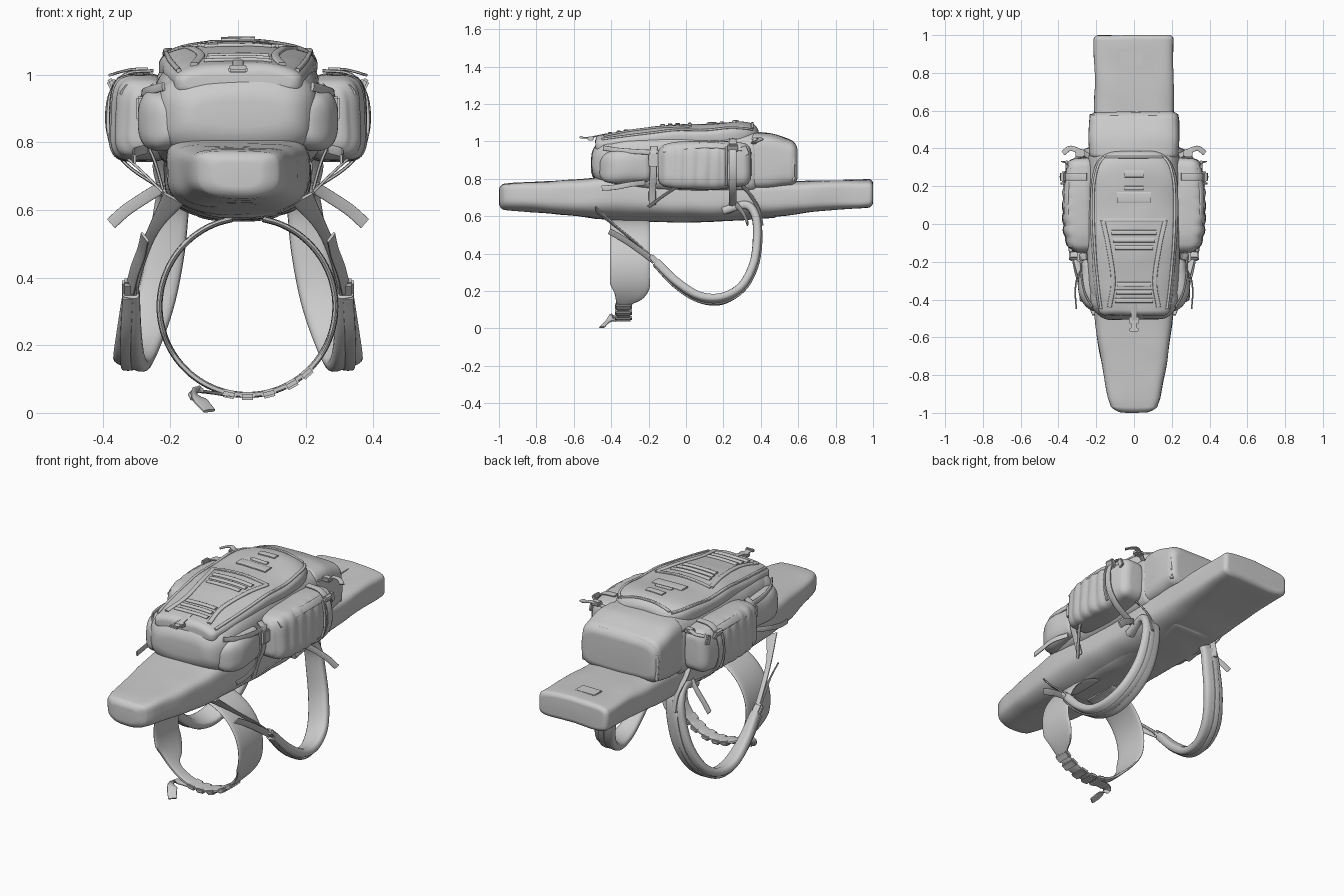
import bpy, bmesh
from math import sin, cos, pi, sqrt, radians, copysign
from mathutils import Vector, Euler, noise
from mathutils.bvhtree import BVHTree

if "Cube" in bpy.data.objects:
    bpy.data.objects.remove(bpy.data.objects["Cube"])


def spline(keys, t):
    """Smooth interpolation of tuples whose first value is the parameter."""
    i = 0
    while i < len(keys) - 2 and t > keys[i + 1][0]:
        i += 1
    a, b = keys[i], keys[i + 1]
    p, q = keys[max(i - 1, 0)], keys[min(i + 2, len(keys) - 1)]
    h = b[0] - a[0]
    u = (t - a[0]) / h
    out = []
    for k in range(1, len(a)):
        m0 = (b[k] - p[k]) / (b[0] - p[0]) * h
        m1 = (q[k] - a[k]) / (q[0] - a[0]) * h
        out.append((2*u**3 - 3*u**2 + 1) * a[k] + (u**3 - 2*u**2 + u) * m0
                   + (3*u**2 - 2*u**3) * b[k] + (u**3 - u**2) * m1)
    return out


def finish(name, bm, mirror):
    me = bpy.data.meshes.new(name)
    bm.to_mesh(me)
    bm.free()
    ob = bpy.data.objects.new(name, me)
    bpy.context.collection.objects.link(ob)
    if mirror:
        ob.modifiers.new("Mirror", 'MIRROR').use_mirror_merge = False
    return ob


def skin(name, rings, mirror=False):
    """Skin a list of closed rings, capping both ends."""
    bm = bmesh.new()
    rows = [[bm.verts.new(v) for v in r] for r in rings]
    n = len(rows[0])
    for a, b in zip(rows, rows[1:]):
        for i in range(n):
            bm.faces.new((a[i], a[(i+1) % n], b[(i+1) % n], b[i]))
    bm.faces.new(rows[0])
    bm.faces.new(rows[-1][::-1])
    bmesh.ops.recalc_face_normals(bm, faces=bm.faces)
    return finish(name, bm, mirror)


def sup(c, n):
    return copysign(abs(c) ** (2 / n), c)


def bag(name, keys, r, nt=4, rib=None, mirror=False, wrinkle=.006, seg=56):
    """Padded volume along y; keys = (y, x0, x1, z0, z1, bottom squareness)."""
    ya, yb = keys[0][0], keys[-1][0]
    ra, rb = r
    e = [1 - cos(k / 8 * pi / 2) for k in range(9)]
    ys = [ya + ra * v for v in e]
    ys += [ya + ra + (yb - rb - ya - ra) * k / 40 for k in range(1, 40)]
    ys += [yb - rb * v for v in reversed(e)]
    rings = []
    for y in ys:
        x0, x1, z0, z1, nb = spline(keys, y)
        ins = 0
        for d, rad in ((y - ya, ra), (yb - y, rb)):
            if d < rad:
                ins = rad - sqrt(max(0, rad**2 - (rad - d)**2))
        x0, x1, z0, z1 = x0 + ins, x1 - ins, z0 + ins, z1 - ins
        if rib:
            x1 += rib(y)
        ring = []
        for i in range(seg):
            t = 2 * pi * i / seg
            n = nt if sin(t) > 0 else nb
            v = Vector(((x0+x1)/2 + (x1-x0)/2 * sup(cos(t), n), y,
                        (z0+z1)/2 + (z1-z0)/2 * sup(sin(t), n)))
            ring.append(v + noise.noise_vector(v * 7) * wrinkle)
        rings.append(ring)
    return skin(name, rings, mirror)


def strap(name, pts, hw, th, wide, mirror=False, sub=6):
    """Flat band through pts; hw = half width(s), th = half thickness, wide = width direction(s)."""
    k = len(pts)
    hw = hw if isinstance(hw, (list, tuple)) else [hw] * k
    wide = wide if isinstance(wide, list) else [wide] * k
    keys = [(i, *pts[i], hw[i], *wide[i]) for i in range(k)]
    vals = [spline(keys, i / sub) for i in range((k - 1) * sub + 1)]
    P = [Vector(v[:3]) for v in vals]
    rings = []
    for i, v in enumerate(vals):
        tan = (P[min(i + 1, len(P) - 1)] - P[max(i - 1, 0)]).normalized()
        w = Vector(v[4:7])
        w = (w - tan * w.dot(tan)).normalized()
        nrm = tan.cross(w)
        rings.append([P[i] + w * v[3] * sup(cos(a), 4) + nrm * th * sup(sin(a), 3)
                      for a in [2 * pi * j / 16 for j in range(16)]])
    return skin(name, rings, mirror)


def block(name, c, s, rot=(0, 0, 0), mirror=False):
    """Small bevelled hardware box."""
    bm = bmesh.new()
    bmesh.ops.create_cube(bm, size=1)
    m = Euler(rot).to_matrix()
    for v in bm.verts:
        v.co = m @ Vector([v.co[i] * s[i] for i in range(3)]) + Vector(c)
    bmesh.ops.bevel(bm, geom=bm.edges[:], offset=min(s) * .25, segments=2, affect='EDGES')
    return finish(name, bm, mirror)


X, Y, Z = (1, 0, 0), (0, 1, 0), (0, 0, 1)

# Long scabbard under the pack, and the back pad
bag("scabbard", [(-1, -.095, .095, .64, .77, 3), (-.96, -.128, .128, .635, .775, 3),
                 (-.8, -.16, .16, .62, .785, 3), (-.6, -.195, .195, .60, .795, 2.8),
                 (-.42, -.212, .212, .585, .815, 2.5), (-.1, -.215, .215, .572, .80, 2.4),
                 (.2, -.215, .215, .572, .79, 2.5), (.5, -.212, .212, .60, .785, 3.2),
                 (.75, -.21, .21, .63, .79, 4.5), (1, -.21, .21, .65, .795, 6)], (.03, .025), nt=5)
bag("back_pad", [(-.45, -.13, .13, .58, .68, 2.6), (0, -.15, .15, .565, .68, 2.6),
                 (.5, -.14, .14, .59, .68, 2.6)], (.04, .04))
block("scabbard_label", (-.015, .875, .793), (.12, .07, .008))

# Main pack body, front panel pocket, rear pocket
bag("main_body", [(-.48, -.21, .21, .76, 1.0, 5), (-.3, -.24, .24, .74, 1.04, 5),
                  (0, -.25, .25, .72, 1.07, 5), (.39, -.24, .24, .72, 1.06, 5)], (.07, .04), nt=3.4)
bag("front_pocket", [(-.505, -.215, .215, .765, 1.005, 3.5), (-.4, -.235, .235, .755, 1.02, 3.5),
                     (-.25, -.235, .235, .74, 1.03, 3.5)], (.085, .03), nt=3)
bag("rear_pocket", [(.34, -.235, .235, .74, 1.05, 6), (.46, -.24, .24, .745, 1.04, 6),
                    (.595, -.235, .235, .765, .995, 6)], (.03, .04), nt=5)
strap("rear_pocket_piping", [(-.222, .575, .79), (-.226, .573, .9), (-.19, .57, .98), (0, .568, .99),
                             (.19, .57, .98), (.226, .573, .9), (.222, .575, .79)], .008, .008, Y)

# Domed lid
lid_keys = [(-.485, -.185, .185, .93, 1.03, 4), (-.3, -.21, .21, .94, 1.06, 4),
            (-.1, -.228, .228, .96, 1.088, 4), (.1, -.235, .235, .97, 1.092, 4),
            (.25, -.225, .225, .97, 1.105, 4), (.33, -.195, .195, .97, 1.1, 4),
            (.385, -.14, .14, .97, 1.08, 4)]
lid = bag("lid", lid_keys, (.03, .03), nt=2.4, wrinkle=.005)
tree = BVHTree.FromPolygons([v.co for v in lid.data.vertices], [p.vertices[:] for p in lid.data.polygons])


def drop(x, y, up=.002):
    hit = tree.ray_cast(Vector((x, y, 2)), Vector((0, 0, -1)))[0]
    return (x, y, (hit.z if hit else 1.0) + up)


# Lid edge piping, centre panel seams and webbing rows
rim = [drop(spline(lid_keys, y)[1] * .92, y) for y in (-.45, -.35, -.2, -.05, .1, .22, .31, .355)]
strap("lid_piping", rim, .007, .006, X, True)
strap("lid_rear_piping", [drop(x, .355) for x in (-.15, -.07, 0, .07, .15)], .007, .006, Y)
strap("lid_panel_seam", [drop(x, y) for x, y in ((.165, .02), (.135, -.12), (.11, -.3), (.13, -.44))],
      .012, .006, X, True)
strap("lid_panel_edge", [drop(x, .02) for x in (-.165, -.08, 0, .08, .165)], .01, .005, Y)
for y, w, h in ((.265, .05, .018), (.19, .05, .01), (.14, .09, .03), (-.045, .12, .012), (-.085, .11, .012),
                (-.125, .1, .012), (-.32, .09, .012), (-.36, .095, .012), (-.405, .1, .012)):
    strap("lid_webbing", [drop(x * w, y) for x in (-1, -.5, 0, .5, 1)], h, .006, Y)

# Front lid buckle and pull tab
strap("lid_buckle_strap", [(0, -.42, 1.04), (0, -.48, 1.028), (0, -.52, 1.02), (0, -.565, 1.02)], .016, .004, X)
block("lid_buckle", (0, -.51, 1.015), (.055, .035, .02))
block("lid_pull_tab", (0, -.56, 1.022), (.05, .018, .014))


# Ribbed side pockets with flap seam, and front corner pouches
def ribs(y):
    return .008 * abs(sin((y + .14) * pi / .068)) - .006 if -.14 < y < .2 else 0


bag("side_pocket", [(-.15, .2, .342, .765, .975, 4), (-.05, .2, .373, .745, .995, 4),
                    (.15, .2, .38, .745, 1.005, 4), (.35, .2, .355, .765, .99, 4)],
    (.04, .045), nt=3.2, rib=ribs, mirror=True)
strap("side_pocket_flap", [(.335, -.12, .955), (.352, 0, .972), (.358, .15, .978), (.342, .31, .963)],
      .018, .007, (.6, 0, -.8), True)
strap("side_pocket_seam", [(.365, .215, .97), (.38, .215, .92), (.382, .215, .83), (.365, .215, .765)],
      .006, .006, Y, True)
block("zip_pull", (.356, .315, .95), (.012, .03, .05), (.4, 0, 0), True)
bag("corner_pouch", [(-.46, .15, .255, .785, .93, 3), (-.36, .15, .292, .775, .955, 3),
                     (-.18, .15, .28, .785, .96, 3)], (.045, .04), nt=3, mirror=True)

# Compression straps, their buckles and loose tails
strap("front_side_strap", [(.25, -.17, .97), (.285, -.175, .93), (.275, -.175, .82), (.245, -.18, .74),
                           (.222, -.18, .66)], .019, .005, Y, True)
block("front_side_buckle", (.29, -.172, .9), (.022, .055, .07), mirror=True)
strap("upper_side_strap", [(.22, -.44, .965), (.262, -.36, .953), (.28, -.25, .945), (.275, -.14, .94)],
      .013, .005, Z, True)
strap("rear_side_strap", [(.25, .25, 1.012), (.335, .25, 1.0), (.382, .25, .93), (.382, .25, .82),
                          (.33, .25, .735), (.222, .25, .66)], .02, .005, Y, True)
block("rear_side_buckle", (.368, .25, .965), (.025, .055, .05), (0, .5, 0), True)
strap("upper_tail", [(.24, .36, .99), (.3, .39, 1.015), (.34, .4, 1.01), (.375, .375, 1.0)],
      .014, .004, Y, True)
block("upper_tail_buckle", (.285, .375, 1.008), (.05, .04, .025), mirror=True)
strap("lower_tail", [(.22, .26, .67), (.27, .29, .64), (.33, .315, .6), (.375, .33, .56)],
      .018, .004, (.4, 0, .9), True)
strap("pocket_anchor_strap", [(.33, -.05, .755), (.28, -.12, .71), (.22, -.2, .65)], .009, .004, Y, True)
strap("pouch_tail", [(.27, -.22, .78), (.305, -.3, .77), (.31, -.38, .755), (.305, -.45, .75)],
      .014, .004, Z, True)

# Padded shoulder straps with adjuster webbing
pad = [(.17, .2, .63), (.185, .32, .66), (.197, .372, .6), (.212, .38, .48), (.242, .36, .34),
       (.282, .295, .22), (.31, .19, .158), (.322, .07, .168), (.322, -.05, .245), (.316, -.16, .355)]
strap("shoulder_pad", pad, [.05, .05, .052, .055, .058, .058, .055, .047, .036, .025], .023,
      [X] * 4 + [(.95, 0, .15)] * 2 + [(.9, 0, .3)] * 3 + [(.95, 0, .2)], True)
strap("shoulder_pad_webbing", [(p[0] + .01, p[1] + dy, p[2] + dz) for p, dy, dz in
                               zip(pad[2:], (.022, .024, .022, .016, 0, -.012, -.018, -.014),
                                   (.004, 0, -.01, -.018, -.024, -.022, -.018, -.016))], .016, .005, X, True)
strap("shoulder_anchor", [(.225, .28, .78), (.235, .34, .72), (.215, .385, .64), (.21, .405, .55)],
      .018, .005, (.8, .4, 0), True)
strap("adjuster_webbing", [(.316, -.15, .35), (.285, -.27, .46), (.245, -.38, .55), (.19, -.48, .635)],
      [.016, .016, .018, .035], .005, (.8, .3, 0), True)
strap("adjuster_tail", [(.32, -.17, .36), (.305, -.25, .42), (.285, -.33, .475), (.275, -.41, .52)],
      .019, .004, (.5, 0, .9), True)
block("adjuster_buckle", (.318, -.17, .37), (.05, .06, .03), (-.8, 0, 0), True)

# Hip belt: wide wings narrowing into webbing
belt, widths = [], []
for d in range(-170, 171, 10):
    t = radians(d)
    k = min(1, max(0, (abs(d) - 42) / 28))
    k = k * k * (3 - 2 * k)
    belt.append((.028 + .26 * sin(t), -.335 + .035 * k, .315 - .262 * cos(t)))
    widths.append(.036 + .07 * k)
strap("hip_belt", belt, widths, .009, Y, sub=3)
for d in (-12, 0, 14, 30, 42):
    t = radians(d)
    block("hip_belt_buckle", (.028 + .262 * sin(t), -.335, .315 - .265 * cos(t)), (.045, .09, .024), (0, -t, 0))
strap("hip_belt_tail", [(-.02, -.345, .05), (-.08, -.355, .06), (-.125, -.38, .062), (-.11, -.42, .035),
                        (-.085, -.45, .006)], [.03, .03, .028, .025, .022], .005,
      [Y, Y, (-.3, .9, 0), (.5, .8, .3), (.7, .6, .1)])

# Smooth the fabric while keeping hard edges
for ob in bpy.context.scene.objects:
    ob.select_set(True)
    bpy.context.view_layer.objects.active = ob
bpy.ops.object.shade_smooth_by_angle(angle=radians(40))
